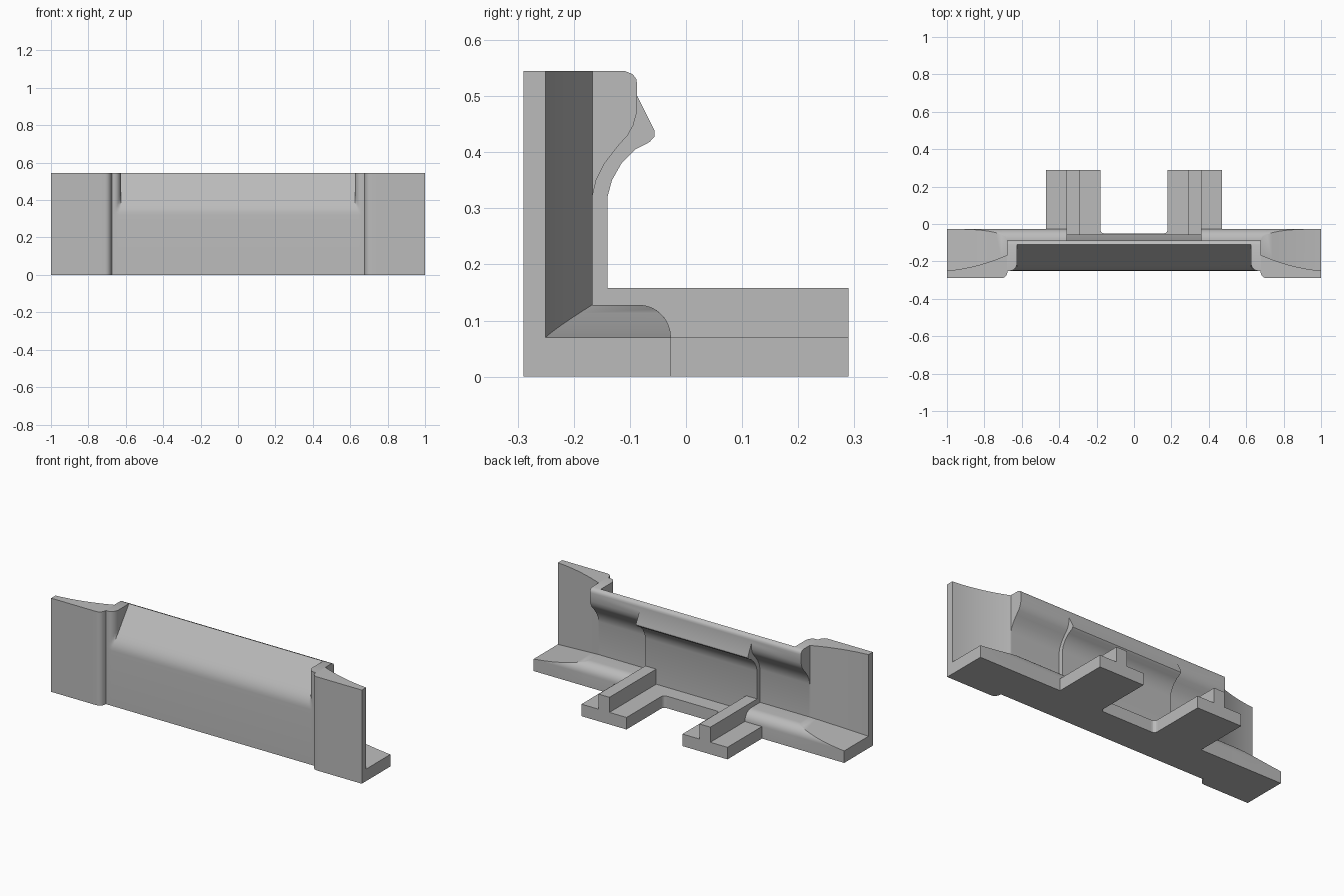
import bpy, bmesh, math

if "Cube" in bpy.data.objects:
    bpy.data.objects.remove(bpy.data.objects["Cube"])

GREY = (0.5, 0.5, 0.5, 1)
mat = bpy.data.materials.new("plain grey")
mat.use_nodes = True
mat.diffuse_color = GREY
mat.node_tree.nodes["Principled BSDF"].inputs["Base Color"].default_value = GREY

TOP, LEDGE, BUMP = 0.545, 0.07, 0.058
WALL, BACK = -0.167, -0.027

# Back of the upper wall (y, z): the plain curl and the thicker middle lip
ROUND = [(-0.087, 0.52), (-0.0885, 0.53), (-0.095, 0.539), (-0.11, TOP)]
CURL = [(WALL, 0.32), (-0.16, 0.35), (-0.145, 0.38), (-0.122, 0.41), (-0.104, 0.43),
        (-0.094, 0.448), (-0.088, 0.47), (-0.087, 0.50)] + ROUND
LIP = [(-0.14, 0.32), (-0.132, 0.35), (-0.115, 0.38), (-0.09, 0.405), (-0.065, 0.418),
       (-0.056, 0.428), (-0.056, 0.438), (-0.087, 0.50)] + ROUND


def finish(name, bm):
    bmesh.ops.remove_doubles(bm, verts=bm.verts, dist=1e-5)
    bmesh.ops.recalc_face_normals(bm, faces=bm.faces)
    mesh = bpy.data.meshes.new(name)
    bm.to_mesh(mesh)
    bm.free()
    mesh.materials.append(mat)
    ob = bpy.data.objects.new(name, mesh)
    bpy.context.collection.objects.link(ob)
    return ob


def quarter(t):
    return math.sqrt(max(0, 1 - (1 - min(t, 1)) ** 2))


def panel_front(z):
    # upright, then bending into a straight backward slope
    if z < 0.32:
        return -0.25
    d, bend, k = z - 0.32, 0.08, 4.73
    return -0.25 + (k * d * d if d < bend else k * bend * (2 * d - bend))


def pillar_front(x):
    # rounded shoulders stepping forward to the end plates
    if x < 0.675:
        return -0.205 - 0.045 * quarter((x - 0.625) / 0.035)
    return -0.25 - 0.04 * quarter((x - 0.675) / 0.035)


def section(x, zone):
    back, wall, h, upper = BACK, WALL, LEDGE + BUMP, CURL
    if zone == "middle":
        back, wall, h, upper = -0.05, -0.14, LEDGE, LIP
    elif zone == "end":
        t = (1 - x) / 0.32
        f = 0.35 * t + 0.65 * t * t
        wall = -0.25 + f * (WALL + 0.25)
        h = LEDGE + BUMP * f ** 0.9
        upper = [(wall, z) for y, z in CURL]
    reach = math.asin(min(1, (h - LEDGE) / BUMP))
    pts = [(back, 0)]
    for i in range(9):
        a = reach * i / 8
        pts.append((back - BUMP * (1 - math.cos(a)), LEDGE + BUMP * math.sin(a)))
    pts += [(wall, h)] + upper
    heights = [TOP - (TOP - 0.32) * i / 14 for i in range(15)] + [0]
    for z in heights:
        y = panel_front(z)
        if zone in ("shoulder", "end"):
            y = min(y, pillar_front(x))
        pts.append((y, z))
    return pts


# Body: one loft along x through all zones
stations = [(0.36, "middle"), (0.36, "panel"), (0.625, "panel")]
stations += [(0.625 + 0.035 * (1 - math.cos(i * math.pi / 12)), "shoulder") for i in range(7)]
stations += [(0.675, "shoulder"), (0.68, "shoulder"), (0.68, "end")]
stations += [(x, "end") for x in (0.685, 0.692, 0.70, 0.71)]
stations += [(0.71 + 0.29 * i / 10, "end") for i in range(1, 11)]
both = [(-1, s) for s in reversed(stations)] + [(1, s) for s in stations]

bm = bmesh.new()
rings = [[bm.verts.new((side * x, y, z)) for y, z in section(x, zone)]
         for side, (x, zone) in both]
for a, b in zip(rings, rings[1:]):
    for i in range(len(a)):
        j = (i + 1) % len(a)
        bm.faces.new((a[i], a[j], b[j], b[i]))
bm.faces.new(rings[0])
bm.faces.new(rings[-1])
body = finish("body", bm)
bpy.context.view_layer.objects.active = body
body.select_set(True)
bpy.ops.object.shade_smooth_by_angle(angle=math.radians(35))


def prism(name, outline, z0, z1):
    bm = bmesh.new()
    face = bm.faces.new([bm.verts.new((x, y, z0)) for x, y in outline])
    new = bmesh.ops.extrude_face_region(bm, geom=[face])["geom"]
    bmesh.ops.translate(bm, vec=(0, 0, z1 - z0),
                        verts=[g for g in new if isinstance(g, bmesh.types.BMVert)])
    return finish(name, bm)


# Rear arms with filleted inner corners, each carrying an upright rib
fillet = [(0.16 + 0.02 * math.cos(i * math.pi / 8), -0.03 - 0.02 * math.sin(i * math.pi / 8))
          for i in range(5)]
arm = [(0.16, -0.1), (0.47, -0.1), (0.47, 0.29), (0.18, 0.29)] + fillet
rib = [(0.29, -0.15), (0.36, -0.15), (0.36, 0.29), (0.29, 0.29)]
for side, label in ((1, "left"), (-1, "right")):
    prism(label + "_arm", [(side * x, y) for x, y in arm], 0, LEDGE)
    prism(label + "_rib", [(side * x, y) for x, y in rib], 0.03, 0.158)
